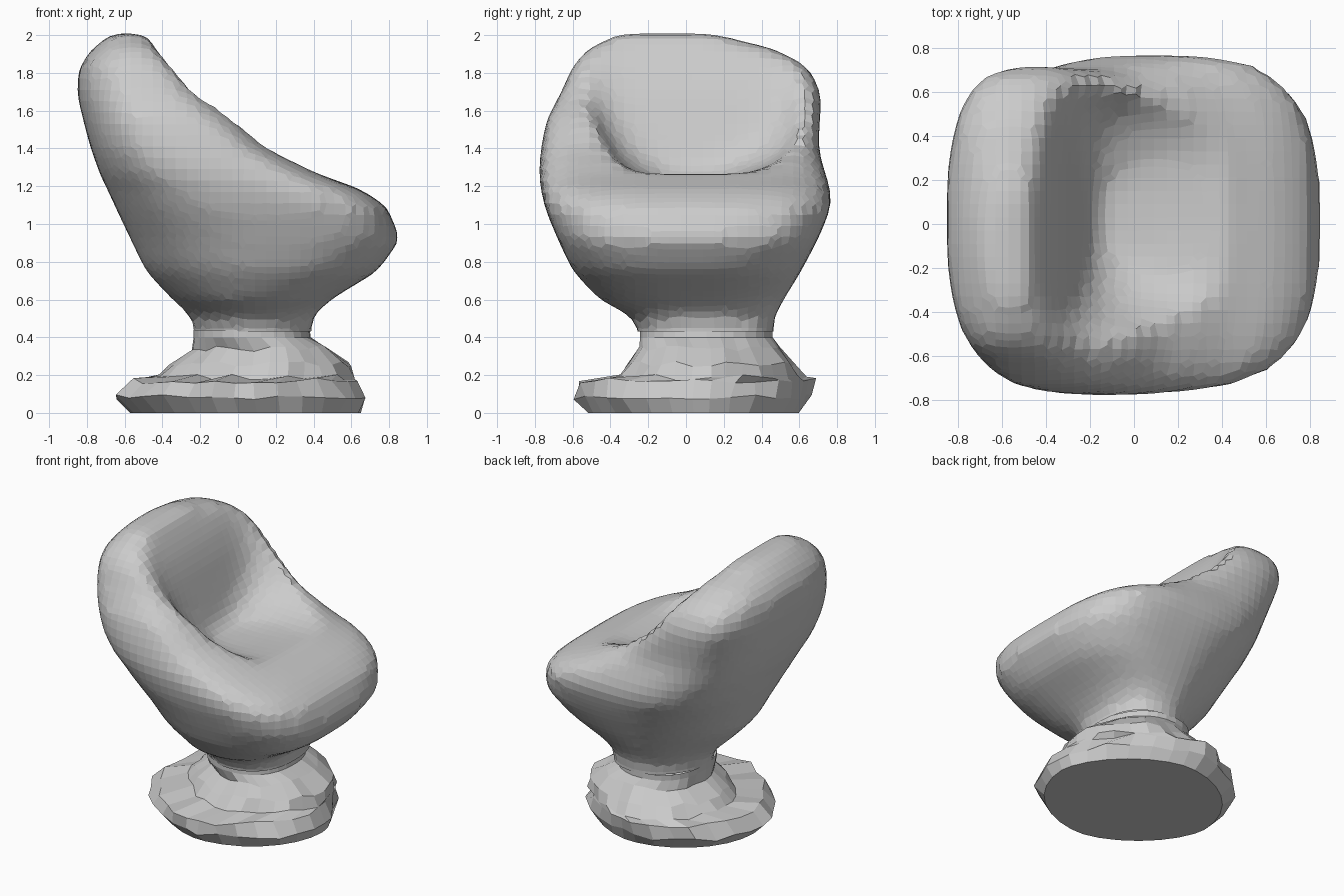
import bpy, bmesh, math, random

if "Cube" in bpy.data.objects:
    bpy.data.objects.remove(bpy.data.objects["Cube"])

random.seed(4)


def loft(name, sections, n, jitter=0.0, back=1.0, diag=1.0, top_cap=True):
    """Skin superellipse sections: (z, xmin, xmax, ymin, ymax, exponent)."""
    bm = bmesh.new()
    rings = []
    for k, (z, x0, x1, y0, y1, e) in enumerate(sections):
        ring = []
        for i in range(n):
            a = 2 * math.pi * i / n
            c, s = math.cos(a), math.sin(a)
            p = e * back if c < 0 else e      # rounder rear half
            if c * s > 0:
                p *= diag                     # clipped diagonal corners
            r, dz = 1.0, 0.0
            if jitter and 0 < k < len(sections) - 2:
                r += random.uniform(-jitter, jitter * 0.6)
                dz = random.uniform(-0.015, 0.015)
            px = math.copysign(abs(c) ** (2 / p), c) * r
            py = math.copysign(abs(s) ** (2 / p), s) * r
            ring.append(bm.verts.new(((x0 + x1) / 2 + px * (x1 - x0) / 2,
                                      (y0 + y1) / 2 + py * (y1 - y0) / 2, z + dz)))
        rings.append(ring)
    for a, b in zip(rings, rings[1:]):
        for i in range(n):
            j = (i + 1) % n
            bm.faces.new((a[i], a[j], b[j], b[i]))
    bm.faces.new(rings[0][::-1])
    if top_cap:
        bm.faces.new(rings[-1])
    bmesh.ops.recalc_face_normals(bm, faces=bm.faces)
    me = bpy.data.meshes.new(name)
    bm.to_mesh(me)
    bm.free()
    ob = bpy.data.objects.new(name, me)
    bpy.context.collection.objects.link(ob)
    return ob


# Leaning pod shell, solid before scooping
pod = loft("seat_pod", [
    (0.30, -0.24, 0.39, -0.25, 0.47, 2.5),
    (0.42, -0.24, 0.39, -0.25, 0.47, 2.5),
    (0.50, -0.24, 0.38, -0.27, 0.46, 2.5),
    (0.60, -0.35, 0.49, -0.46, 0.52, 2.6),
    (0.75, -0.49, 0.74, -0.60, 0.61, 2.9),
    (0.92, -0.57, 0.86, -0.68, 0.70, 3.3),
    (1.09, -0.65, 0.79, -0.75, 0.77, 3.7),
    (1.18, -0.69, 0.66, -0.77, 0.77, 3.8),
    (1.26, -0.73, 0.44, -0.78, 0.74, 3.9),
    (1.40, -0.78, 0.17, -0.77, 0.70, 4.0),
    (1.55, -0.82, 0.01, -0.74, 0.71, 4.0),
    (1.70, -0.855, -0.18, -0.66, 0.72, 4.0),
    (1.84, -0.84, -0.29, -0.60, 0.64, 4.0),
    (1.93, -0.77, -0.38, -0.52, 0.46, 3.4),
    (2.01, -0.67, -0.49, -0.36, 0.14, 2.8)], 64, back=0.66)

# Scoop that leaves backrest, arms and a nearly level cushion
scoop = loft("seat_scoop_cutter", [
    (1.24, -0.15, 0.10, -0.14, 0.17, 2.2),
    (1.265, -0.18, 0.40, -0.25, 0.32, 2.4),
    (1.30, -0.20, 0.85, -0.33, 0.43, 2.8),
    (1.37, -0.22, 1.00, -0.40, 0.54, 4.0),
    (1.50, -0.26, 1.00, -0.47, 0.62, 5.0),
    (1.70, -0.32, 1.00, -0.57, 0.68, 6.0),
    (1.84, -0.38, 1.00, -0.66, 0.76, 6.0),
    (1.95, -0.45, 1.00, -0.75, 0.82, 6.0),
    (2.20, -0.62, 1.00, -0.85, 0.90, 6.0)], 64)
scoop.hide_render = True

cut = pod.modifiers.new("scoop", 'BOOLEAN')
cut.operation = 'DIFFERENCE'
cut.object = scoop
cut.solver = 'EXACT'
rm = pod.modifiers.new("remesh", 'REMESH')
rm.mode = 'VOXEL'
rm.voxel_size = 0.06
sm = pod.modifiers.new("soften", 'SMOOTH')
sm.factor = 0.5
sm.iterations = 3

# Bake the result, drop the cutter and open the underside at the neck
bpy.context.view_layer.update()
deps = bpy.context.evaluated_depsgraph_get()
baked = bpy.data.meshes.new_from_object(pod.evaluated_get(deps))
pod.modifiers.clear()
bm = bmesh.new()
bm.from_mesh(baked)
bmesh.ops.bisect_plane(bm, geom=bm.verts[:] + bm.edges[:] + bm.faces[:],
                       plane_co=(0, 0, 0.43), plane_no=(0, 0, 1), clear_inner=True)
for f in bm.faces:
    f.smooth = False
bm.to_mesh(baked)
bm.free()
pod.data = baked
bpy.data.objects.remove(scoop)

# Rough-edged flared foot and neck
loft("pedestal_base", [
    (0.00, -0.57, 0.65, -0.52, 0.60, 1.95),
    (0.085, -0.65, 0.69, -0.59, 0.66, 1.95),
    (0.17, -0.58, 0.63, -0.59, 0.68, 1.95),
    (0.19, -0.42, 0.62, -0.36, 0.63, 2.0),
    (0.26, -0.36, 0.59, -0.31, 0.58, 2.1),
    (0.34, -0.24, 0.48, -0.24, 0.50, 2.3),
    (0.40, -0.235, 0.385, -0.245, 0.46, 2.4),
    (0.44, -0.235, 0.38, -0.245, 0.46, 2.4)],
    30, jitter=0.045, diag=0.84, top_cap=False)
